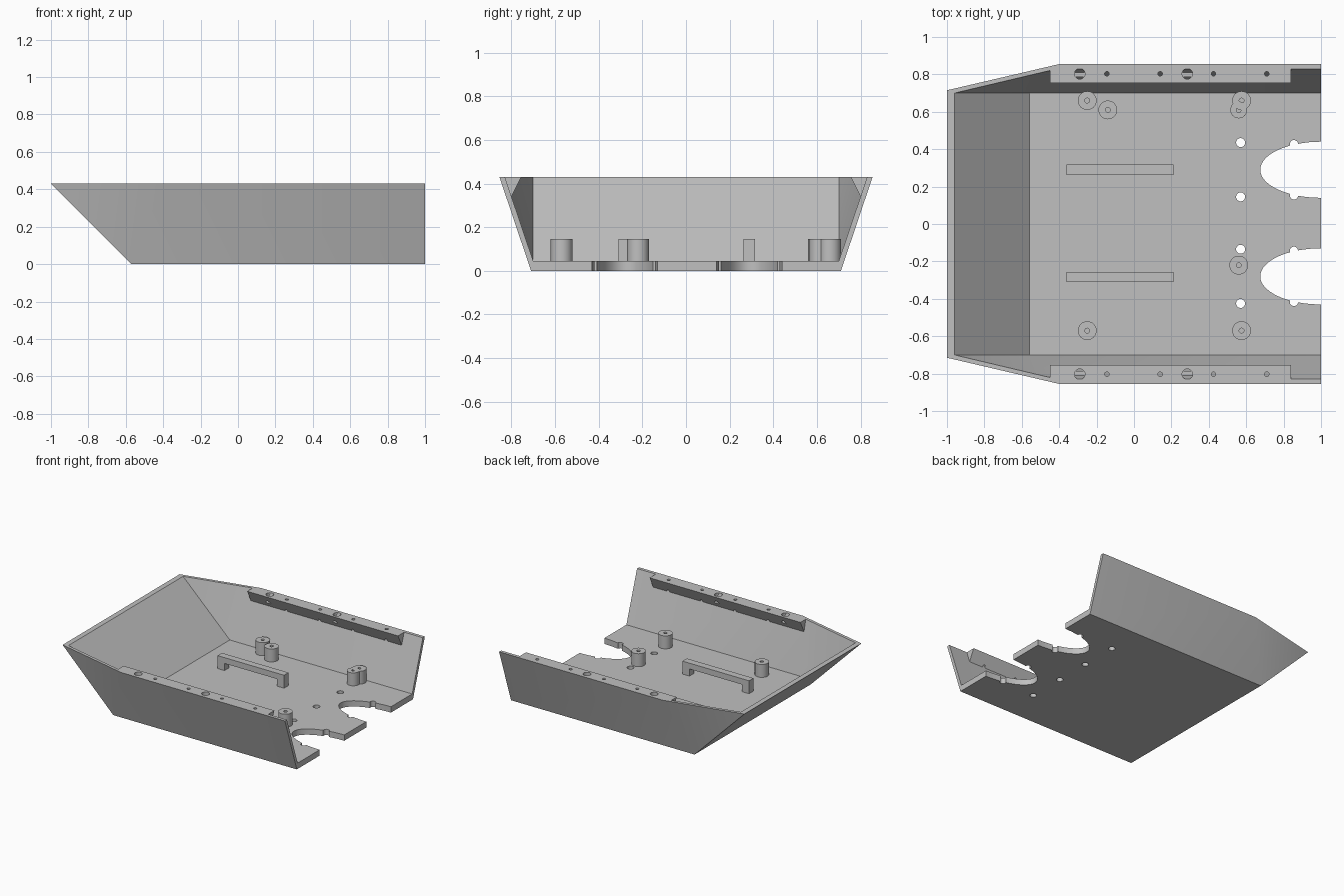
import bpy
import bmesh
from math import radians
from mathutils import Matrix

if "Cube" in bpy.data.objects:
    bpy.data.objects.remove(bpy.data.objects["Cube"], do_unlink=True)

GREY = (0.527, 0.527, 0.527, 1)
grey = bpy.data.materials.new("plain grey")
grey.use_nodes = True
grey.diffuse_color = GREY
grey.node_tree.nodes["Principled BSDF"].inputs["Base Color"].default_value = GREY

TOP, FLOOR = 0.43, 0.045
STANDOFF_TOP = 0.145


def make_object(name, bm):
    bmesh.ops.recalc_face_normals(bm, faces=bm.faces)
    mesh = bpy.data.meshes.new(name)
    bm.to_mesh(mesh)
    bm.free()
    mesh.materials.append(grey)
    obj = bpy.data.objects.new(name, mesh)
    bpy.context.collection.objects.link(obj)
    return obj


def hull(name, points):
    """Convex solid through points given for the +y half."""
    bm = bmesh.new()
    for x, y, z in points:
        for side in (1, -1):
            bm.verts.new((x, y * side, z))
    bmesh.ops.convex_hull(bm, input=bm.verts)
    bmesh.ops.dissolve_limit(bm, angle_limit=radians(0.5),
                             verts=bm.verts, edges=bm.edges)
    return make_object(name, bm)


def cylinder(name, x, y, z0, z1, rx, ry=None, segments=32):
    bm = bmesh.new()
    place = Matrix.Translation((x, y, (z0 + z1) / 2))
    scale = Matrix.Diagonal((rx, ry or rx, z1 - z0, 1))
    bmesh.ops.create_cone(bm, cap_ends=True, segments=segments, radius1=1,
                          radius2=1, depth=1, matrix=place @ scale)
    return make_object(name, bm)


def prism(name, outline, axis, start, end):
    """Extrude an outline of (u, z) points along x or y."""
    bm = bmesh.new()
    if axis == "x":
        verts = [bm.verts.new((start, u, z)) for u, z in outline]
        step = (end - start, 0, 0)
    else:
        verts = [bm.verts.new((u, start, z)) for u, z in outline]
        step = (0, end - start, 0)
    face = bm.faces.new(verts)
    result = bmesh.ops.extrude_face_region(bm, geom=[face])
    moved = [g for g in result["geom"] if isinstance(g, bmesh.types.BMVert)]
    bmesh.ops.translate(bm, vec=step, verts=moved)
    return make_object(name, bm)


def cut(obj, cutter):
    mod = obj.modifiers.new("cut", "BOOLEAN")
    mod.operation = "DIFFERENCE"
    mod.solver = "EXACT"
    mod.object = cutter
    bpy.context.view_layer.objects.active = obj
    bpy.ops.object.modifier_apply(modifier=mod.name)
    bpy.data.objects.remove(cutter, do_unlink=True)


def smooth(obj):
    bpy.ops.object.select_all(action="DESELECT")
    obj.select_set(True)
    bpy.context.view_layer.objects.active = obj
    bpy.ops.object.shade_smooth_by_angle(angle=radians(30))


# Hull tub: tapered outer solid minus a cavity open at the top and the rear
tub = hull("hull_tub", [(-0.57, 0.71, 0), (1, 0.71, 0), (-1, 0.715, TOP),
                        (-0.4, 0.855, TOP), (1, 0.855, TOP)])
floor_corner, floor_end = (-0.56, 0.70, FLOOR), (1.1, 0.70, FLOOR)


def beyond(base, rim):
    return tuple(b + (r - b) * 1.2 for b, r in zip(base, rim))


cut(tub, hull("cavity", [floor_corner, floor_end,
                         beyond(floor_corner, (-0.96, 0.70, TOP)),
                         beyond(floor_corner, (-0.41, 0.83, TOP)),
                         beyond(floor_end, (1.1, 0.83, TOP))]))

# Rear arches with clip notches, and the bolt holes ahead of them
for arch_y in (0.29, -0.28):
    cut(tub, cylinder("arch", 1, arch_y, -0.1, 0.1, 0.325, 0.15, 64))
    for side in (1, -1):
        cut(tub, cylinder("notch", 0.855, arch_y + side * 0.137, -0.1, 0.1, 0.022))
        cut(tub, cylinder("bolt", 0.57, arch_y + side * 0.145, -0.1, 0.1, 0.024))
smooth(tub)

# Mounting rails under both side rims, drilled from above
for label, side in (("left", 1), ("right", -1)):
    section = [(0.755, TOP), (0.80, 0.34), (0.83, TOP)]
    rail = prism(label + "_rail", [(y * side, z) for y, z in section],
                 "x", -0.45, 0.84)
    for x in (-0.29, 0.285):
        cut(rail, cylinder("socket", x, 0.803 * side, 0.37, 0.5, 0.028))
    for x in (-0.145, 0.14, 0.425, 0.71):
        cut(rail, cylinder("screw", x, 0.803 * side, 0.3, 0.5, 0.012, segments=16))
    smooth(rail)

# Standoffs with screw holes
spots = [(-0.25, 0.66), (-0.14, 0.61), (0.575, 0.66), (0.56, 0.61),
         (0.56, -0.22), (-0.25, -0.57), (0.575, -0.57)]
for i, (x, y) in enumerate(spots):
    radius = 0.045 if (x, y) == (0.56, 0.61) else 0.05
    post = cylinder(f"standoff_{i + 1}", x, y, FLOOR - 0.01, STANDOFF_TOP, radius)
    cut(post, cylinder("screw", x, y, 0.06, 0.2, 0.013, segments=16))
    smooth(post)

# Strap bridges standing on two feet
low, under = FLOOR - 0.005, 0.1
bridge = [(-0.36, low), (-0.30, low), (-0.30, under), (0.15, under),
          (0.15, low), (0.21, low), (0.21, STANDOFF_TOP), (-0.36, STANDOFF_TOP)]
for label, y in (("left", 0.29), ("right", -0.283)):
    prism(label + "_strap_bridge", bridge, "y", y - 0.027, y + 0.027)
